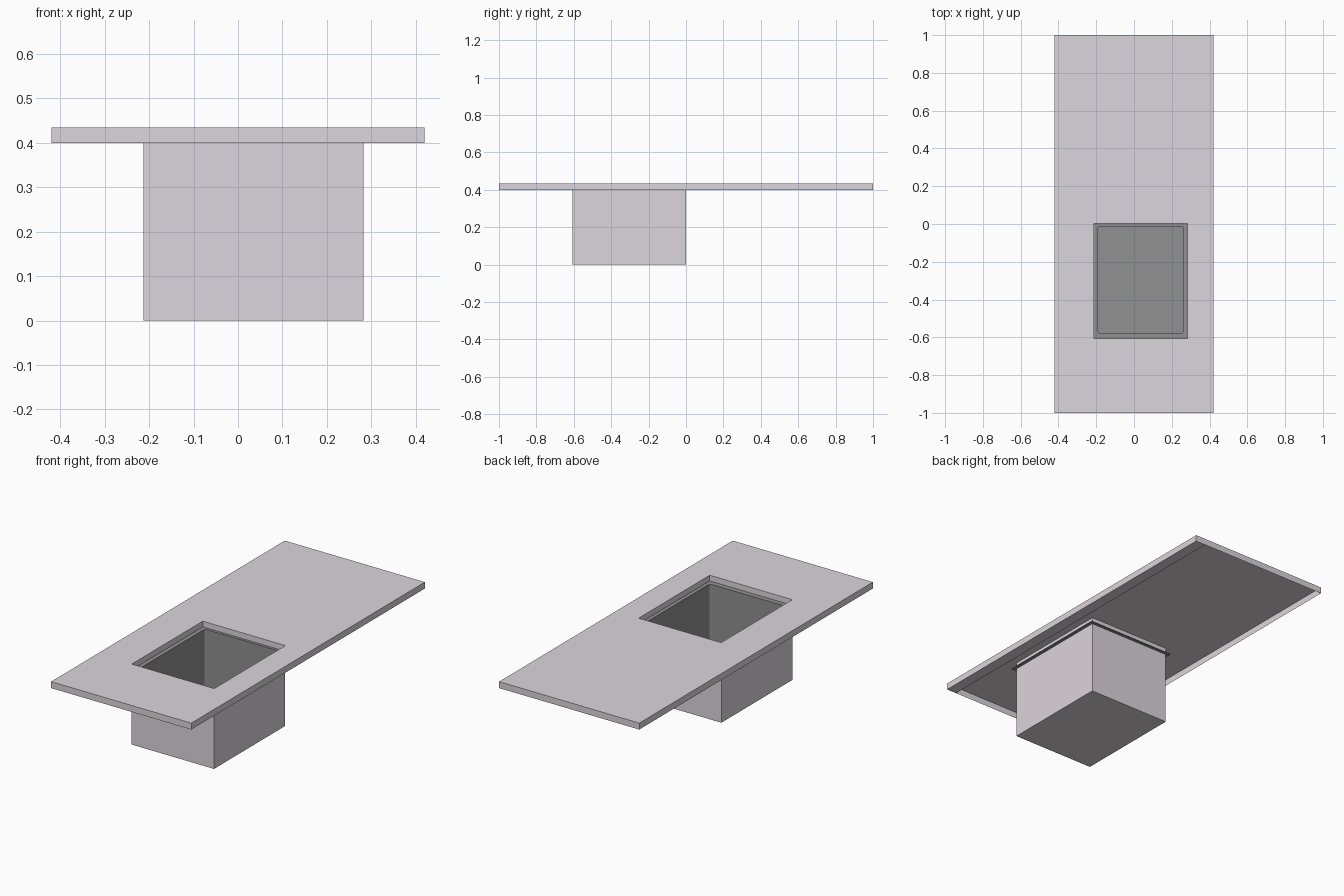
import bpy, bmesh, math

if "Cube" in bpy.data.objects:
    bpy.data.objects.remove(bpy.data.objects["Cube"])


def rect(x0, x1, y0, y1, r=0.0, seg=3):
    """Counter-clockwise rectangle, optionally with rounded corners."""
    pts = []
    corners = [(x0 + r, y0 + r, 180), (x1 - r, y0 + r, 270),
               (x1 - r, y1 - r, 0), (x0 + r, y1 - r, 90)]
    for cx, cy, a in corners:
        for i in range(seg + 1 if r else 1):
            t = math.radians(a + 90 * i / seg)
            pts.append((cx + r * math.cos(t), cy + r * math.sin(t)))
    return pts


def ring(bm, pts, z):
    return [bm.verts.new((x, y, z)) for x, y in pts]


def bridge(bm, a, b):
    n = len(a)
    for i in range(n):
        j = (i + 1) % n
        bm.faces.new((a[i], a[j], b[j], b[i]))


def material(name, color):
    mat = bpy.data.materials.new(name)
    mat.diffuse_color = (*color, 1)
    mat.use_nodes = True
    mat.node_tree.nodes["Principled BSDF"].inputs["Base Color"].default_value = mat.diffuse_color
    return mat


def finish(bm, name, mat):
    bmesh.ops.recalc_face_normals(bm, faces=bm.faces)
    me = bpy.data.meshes.new(name)
    bm.to_mesh(me)
    bm.free()
    me.materials.append(mat)
    ob = bpy.data.objects.new(name, me)
    bpy.context.collection.objects.link(ob)
    return ob


stone = material("pale_stone", (0.72, 0.67, 0.715))
steel = material("grey_steel", (0.283, 0.283, 0.283))
TOP, LOW = 0.435, 0.40
hole = (-0.213, 0.282, -0.606, 0.003)

# Countertop: thin top sheet with skirts outside and around the cutout, open below
bm = bmesh.new()
outer = rect(-0.42, 0.42, -1, 1)
rings = [ring(bm, rect(*hole), LOW), ring(bm, rect(*hole), TOP),
         ring(bm, outer, TOP), ring(bm, outer, LOW)]
for a, b in zip(rings, rings[1:]):
    bridge(bm, a, b)
# Return lip under the long working edge
o = rings[-1]
lip = [bm.verts.new((0.36, y, LOW)) for y in (-1, 1)]
bm.faces.new((o[1], lip[0], lip[1], o[2]))
finish(bm, "countertop", stone)

# Basin casing: pale outer box, open at the top
bm = bmesh.new()
box = rect(-0.213, 0.282, -0.608, 0.001)
base, rim = ring(bm, box, 0), ring(bm, box, LOW)
bm.faces.new(base)
bridge(bm, base, rim)
finish(bm, "basin_casing", stone)

# Steel liner: mounting flange, ledge, inner walls and floor
bm = bmesh.new()
flange = (-0.231, 0.300, -0.626, 0.018)
inner = (-0.19, 0.262, -0.578, -0.012)
profile = [(inner, 0.012, LOW), (flange, 0.0004, LOW),
           (flange, 0.0004, LOW + 0.004), (inner, 0.012, LOW + 0.004),
           (inner, 0.012, 0.02)]
rings = [ring(bm, rect(*b, r), z) for b, r, z in profile]
for a, b in zip(rings, rings[1:]):
    bridge(bm, a, b)
bm.faces.new(rings[-1])
finish(bm, "sink_liner", steel)
